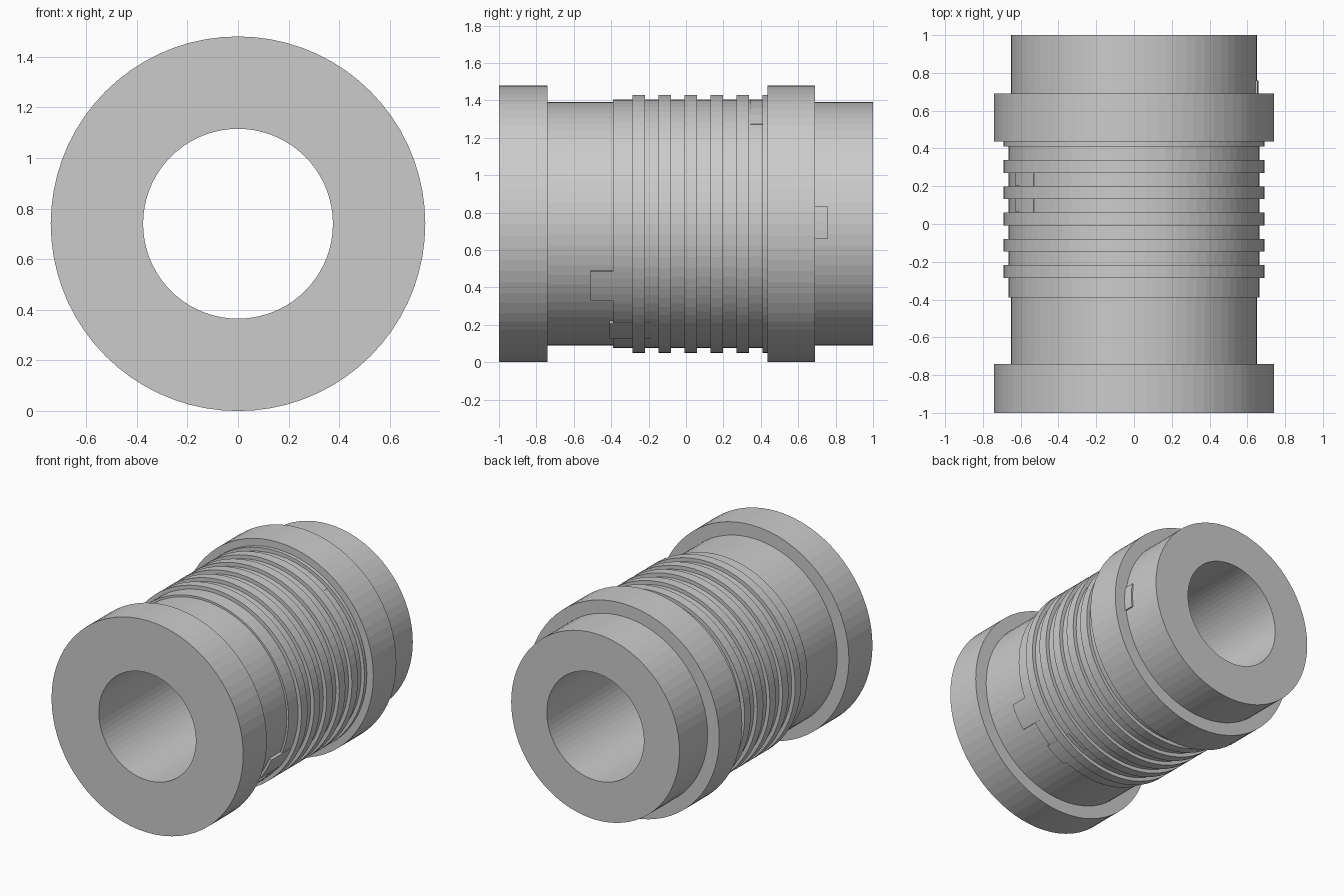
import bpy, bmesh
from math import sin, cos, pi, radians

if "Cube" in bpy.data.objects:
    bpy.data.objects.remove(bpy.data.objects["Cube"])

CZ, SEG = 0.74, 72


def make_object(name, verts, faces):
    mesh = bpy.data.meshes.new(name)
    mesh.from_pydata(verts, [], faces)
    bm = bmesh.new()
    bm.from_mesh(mesh)
    bmesh.ops.recalc_face_normals(bm, faces=bm.faces)
    bm.to_mesh(mesh)
    bm.free()
    obj = bpy.data.objects.new(name, mesh)
    bpy.context.collection.objects.link(obj)
    return obj


def sweep(name, profile, start=0, end=360, steps=SEG):
    """Turn a closed (y, radius) profile about the bore axis."""
    full = end - start == 360
    n = len(profile)
    rings = steps if full else steps + 1
    verts = []
    for i in range(rings):
        a = radians(start + (end - start) * i / steps)
        verts += [(r * cos(a), y, CZ + r * sin(a)) for y, r in profile]
    faces = []
    for i in range(steps):
        j = (i + 1) % rings
        for k in range(n):
            m = (k + 1) % n
            faces.append((i * n + k, i * n + m, j * n + m, j * n + k))
    if not full:
        faces += [tuple(range(n)), tuple(range((rings - 1) * n, rings * n))]
    return make_object(name, verts, faces)


# Main body: front flange, neck, ribbed sleeve, rear collar, tail, open bore
profile = [(-1, 0.375), (-1, 0.74), (-0.74, 0.74), (-0.74, 0.65),
           (-0.39, 0.65), (-0.39, 0.664)]
for i in range(5):
    y = -0.285 + i * 0.139
    profile += [(y, 0.664), (y, 0.69), (y + 0.067, 0.69), (y + 0.067, 0.664)]
profile += [(0.41, 0.664), (0.41, 0.69), (0.436, 0.69), (0.436, 0.74),
            (0.69, 0.74), (0.69, 0.65), (1, 0.65), (1, 0.375)]
sweep("ribbed_bushing", profile)

# Thin raised pads: name, y range, outer radius, angle range
pads = [("tail_key", 0.69, 0.76, 0.66, -7, 8),
        ("neck_tab", -0.51, -0.29, 0.667, -38, -22.5),
        ("lower_tab", -0.41, -0.19, 0.667, -67, -53),
        ("upper_pad", 0.345, 0.41, 0.667, 53, 83),
        ("groove_pad_a", 0.063, 0.132, 0.667, 143, 160),
        ("groove_pad_b", 0.202, 0.271, 0.667, 143, 160)]
for name, y0, y1, r, a0, a1 in pads:
    sweep(name, [(y0, 0.64), (y0, r), (y1, r), (y1, 0.64)], a0, a1, 4)
